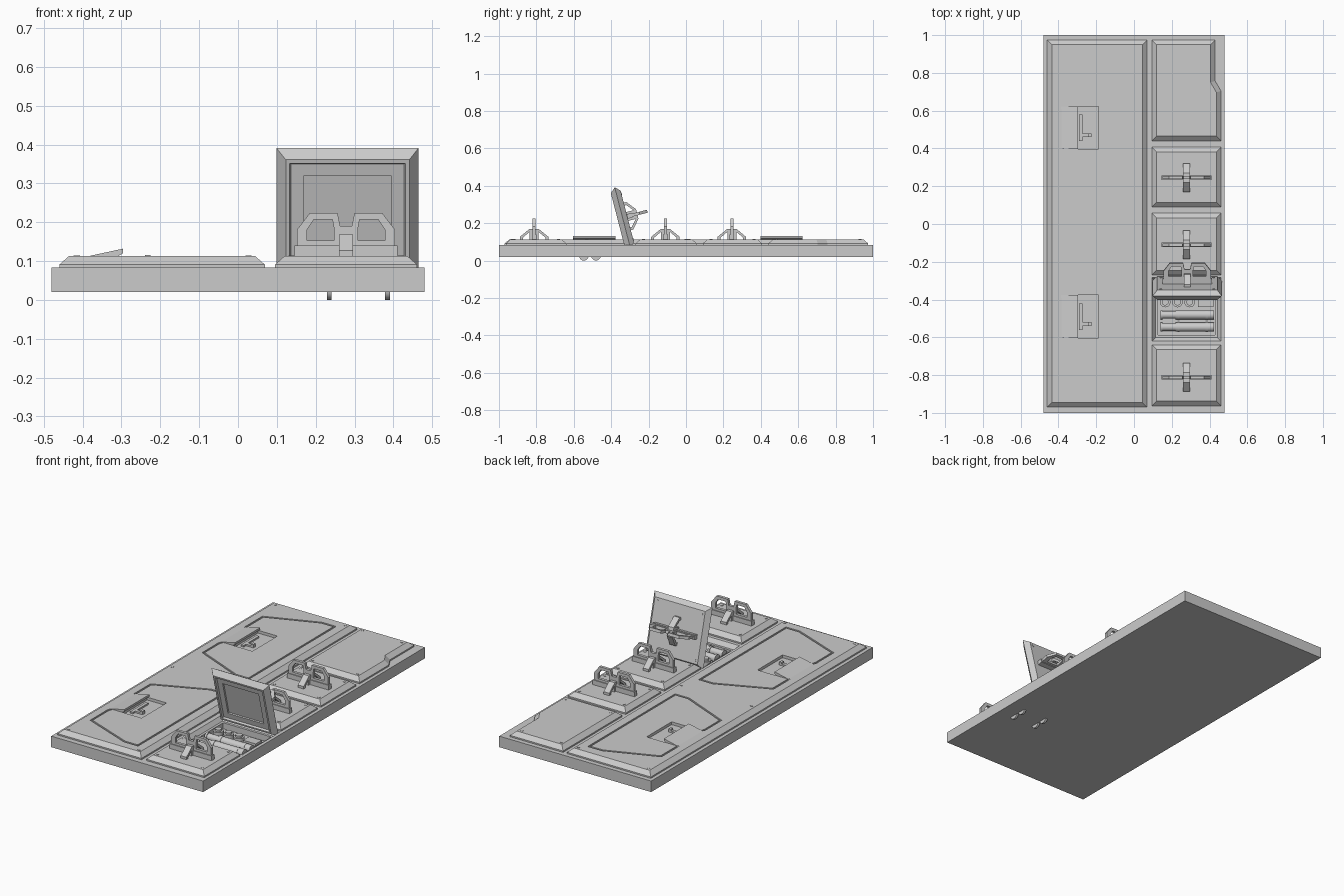
import bpy, bmesh, math
from mathutils import Matrix, Vector

if "Cube" in bpy.data.objects:
    bpy.data.objects.remove(bpy.data.objects["Cube"])

TOP = 0.113   # top of every panel
RX = 0.278    # centre line of the right-hand column


def rect(x0, x1, y0, y1):
    return [(x0, y0), (x1, y0), (x1, y1), (x0, y1)]


def inset(poly, d):
    """Mitred inward offset of a counter-clockwise outline."""
    out = []
    for i, p in enumerate(poly):
        p = Vector(p)
        a = (p - Vector(poly[i - 1])).normalized()
        b = (Vector(poly[(i + 1) % len(poly)]) - p).normalized()
        na, nb = Vector((-a.y, a.x)), Vector((-b.y, b.x))
        q = p + (na + nb) * (d / (1 + na.dot(nb)))
        out.append((q.x, q.y))
    return out


def loft(bm, loops, ring=False):
    """Skin a chain of 3D loops; cap the ends, or close it into a ring."""
    rows = [[bm.verts.new(p) for p in l] for l in loops]
    n = len(rows[0])
    pairs = list(zip(rows, rows[1:])) + ([(rows[-1], rows[0])] if ring else [])
    for a, b in pairs:
        for i in range(n):
            j = (i + 1) % n
            bm.faces.new((a[i], a[j], b[j], b[i]))
    if not ring:
        bm.faces.new(rows[0])
        bm.faces.new(rows[-1])


def stack(bm, levels, ring=False):
    loft(bm, [[(x, y, z) for x, y in poly] for poly, z in levels], ring)


def box(bm, x0, x1, y0, y1, z0, z1):
    r = rect(x0, x1, y0, y1)
    stack(bm, [(r, z0), (r, z1)])


def disc(bm, x, y, z, r, h, n=12, axis='Z'):
    m = Matrix.Translation((x, y, z))
    if axis == 'X':
        m = m @ Matrix.Rotation(math.pi / 2, 4, 'Y')
    bmesh.ops.create_cone(bm, cap_ends=True, segments=n, radius1=r, radius2=r, depth=h, matrix=m)


def finish(bm, name, matrix=None):
    bmesh.ops.recalc_face_normals(bm, faces=bm.faces)
    me = bpy.data.meshes.new(name)
    bm.to_mesh(me)
    bm.free()
    return place(me, name, matrix)


def place(me, name, matrix=None):
    ob = bpy.data.objects.new(name, me)
    bpy.context.collection.objects.link(ob)
    if matrix:
        ob.matrix_world = matrix
    return ob


def cut(ob, bm):
    cutter = finish(bm, "cutter")
    cutter.hide_render = True
    mod = ob.modifiers.new("cut", 'BOOLEAN')
    mod.operation, mod.object, mod.solver = 'DIFFERENCE', cutter, 'EXACT'
    bpy.context.view_layer.objects.active = ob
    bpy.ops.object.modifier_apply(modifier=mod.name)
    bpy.data.objects.remove(cutter)


def screws(bm, x0, x1, ys, z):
    for x in (x0, x1):
        for y in ys:
            disc(bm, x, y, z, 0.008, 0.004, 8)


def panel(name, outline):
    bm = bmesh.new()
    stack(bm, [(outline, 0.078), (outline, 0.091), (inset(outline, 0.025), TOP)])
    return finish(bm, name)


# base slab with the open compartment
bm = bmesh.new()
box(bm, -0.48, 0.48, -1, 1, 0.02, 0.083)
slab = finish(bm, "base_slab")
mouth = rect(0.095, 0.461, -0.62, -0.283)
bm = bmesh.new()
stack(bm, [(inset(mouth, 0.032), 0.026), (inset(mouth, 0.032), 0.06), (inset(mouth, 0.018), 0.06),
           (mouth, 0.083), (mouth, 0.1)])
cut(slab, bm)

# raised panels
left = panel("left_panel", rect(-0.46, 0.069, -0.97, 0.974))
panel("notched_panel", [(0.095, 0.44), (0.461, 0.44), (0.461, 0.704), (0.43, 0.757),
                        (0.43, 0.974), (0.095, 0.974)])
spans = {"upper": (0.09, 0.407), "middle": (-0.27, 0.058), "lower": (-0.963, -0.64)}
for key, (y0, y1) in spans.items():
    panel(key + "_hatch", rect(0.095, 0.461, y0, y1))

# door seams, latch pockets, wedge hoods and levers in the left panel
seam = [(-0.39, 0.778), (-0.39, 0.62), (-0.381, 0.6), (-0.381, 0.4), (-0.39, 0.38), (-0.39, 0.233),
        (-0.095, 0.106), (-0.005, 0.106), (-0.005, 0.894), (-0.095, 0.894)]
for side, s in (("back", 1), ("front", -1)):
    outer = seam if s == 1 else [(x, -y) for x, y in reversed(seam)]
    inner = inset(outer, 0.011)
    bm = bmesh.new()
    stack(bm, [(outer, 0.12), (outer, 0.106), (inner, 0.106), (inner, 0.12)], ring=True)
    cut(left, bm)
    yc = 0.51 if s == 1 else -0.49
    bm = bmesh.new()
    box(bm, -0.31, -0.187, yc - 0.113, yc + 0.113, 0.097, 0.125)
    cut(left, bm)
    bm = bmesh.new()
    prof = [(-0.386, 0.1125), (-0.31, 0.1125), (-0.296, 0.12), (-0.296, 0.132)]
    loft(bm, [[(x, yc + e, z) for x, z in prof] for e in (-0.113, 0.113)])
    finish(bm, side + "_latch_hood")
    bm = bmesh.new()
    box(bm, -0.275, -0.225, yc - 0.05, yc - 0.03, 0.096, 0.106)
    box(bm, -0.24, -0.225, yc - 0.05, yc - 0.03, 0.1, 0.116)
    box(bm, -0.29, -0.272, yc - 0.07, yc + 0.07, 0.096, 0.106)
    finish(bm, side + "_latch_lever")

# panel screws
bm = bmesh.new()
screws(bm, -0.415, 0.027, (-0.93, 0, 0.93), TOP)
screws(bm, 0.135, 0.42, (0.485,), TOP)
screws(bm, 0.135, 0.385, (0.93,), TOP)
for y0, y1 in spans.values():
    screws(bm, 0.138, 0.418, (y0 + 0.043, y1 - 0.043), TOP)
finish(bm, "panel_screws")

# hatch handle: base bar, two hooped grips, bent centre strap
bm = bmesh.new()
box(bm, -0.132, 0.132, -0.0125, 0.0125, -0.002, 0.027)
box(bm, -0.017, 0.017, -0.008, 0.008, 0.02, 0.077)
outer = [(-0.126, 0.02), (-0.126, 0.068), (-0.093, 0.111), (-0.022, 0.111), (-0.015, 0.078), (-0.015, 0.02)]
inner = [(-0.1, 0.04), (-0.1, 0.068), (-0.083, 0.094), (-0.035, 0.094), (-0.031, 0.072), (-0.031, 0.04)]
for s in (-1, 1):
    loft(bm, [[(s * x, y, z) for x, z in p] for p, y in
              ((outer, -0.008), (outer, 0.008), (inner, 0.008), (inner, -0.008))], ring=True)
strap = [(-0.076, -0.002), (-0.076, 0.014), (-0.026, 0.055), (0.026, 0.055), (0.076, 0.014), (0.076, -0.002),
         (0.06, -0.002), (0.06, 0.01), (0.022, 0.042), (-0.022, 0.042), (-0.06, 0.01), (-0.06, -0.002)]
loft(bm, [[(x, y, z) for y, z in strap] for x in (-0.018, 0.018)])
box(bm, -0.014, 0.014, -0.024, 0.024, -0.002, 0.05)
grip = finish(bm, "upper_handle", Matrix.Translation((RX, 0.245, TOP))).data
place(grip, "middle_handle", Matrix.Translation((RX, -0.11, TOP)))
place(grip, "lower_handle", Matrix.Translation((RX, -0.812, TOP)))

# open lid: double-bevelled rim, stepped recess on the inner face
tilt = Matrix.Translation((RX + 0.004, -0.314, 0.236)) @ Matrix.Rotation(math.radians(-75.5), 4, 'X')
rim = rect(-0.183, 0.183, -0.167, 0.167)
bm = bmesh.new()
stack(bm, [(inset(rim, 0.024), 0), (rim, -0.026), (inset(rim, 0.024), -0.054), (inset(rim, 0.034), -0.054),
           (inset(rim, 0.038), -0.043), (inset(rim, 0.07), -0.043), (inset(rim, 0.07), -0.034)])
screws(bm, -0.14, 0.14, (-0.124, 0.124), 0)
finish(bm, "open_lid", tilt)
place(grip, "lid_handle", tilt)

# compartment contents: two lying bottles with clips, upright jars, small case
for name, y in (("front_bottle", -0.546), ("rear_bottle", -0.481)):
    bm = bmesh.new()
    disc(bm, 0.322, y, 0.05, 0.024, 0.205, 20, 'X')
    disc(bm, 0.18, y, 0.05, 0.02, 0.08, 20, 'X')
    disc(bm, 0.146, y, 0.05, 0.024, 0.012, 20, 'X')
    for x in (0.235, 0.385):
        disc(bm, x, y, 0.0255, 0.0255, 0.012, 20, 'X')
        disc(bm, x, y, 0.05, 0.026, 0.012, 20, 'X')
    finish(bm, name)
bm = bmesh.new()
for x in (0.165, 0.23, 0.295):
    disc(bm, x, -0.413, 0.044, 0.028, 0.04, 20)
    disc(bm, x, -0.413, 0.068, 0.018, 0.014, 20)
finish(bm, "jars")
bm = bmesh.new()
box(bm, 0.34, 0.42, -0.44, -0.385, 0.024, 0.065)
finish(bm, "small_case")

# smooth the round items only
for ob in bpy.data.objects:
    ob.select_set(ob.name in ("front_bottle", "rear_bottle", "jars"))
bpy.context.view_layer.objects.active = bpy.data.objects["jars"]
bpy.ops.object.shade_smooth_by_angle(angle=math.radians(35))
